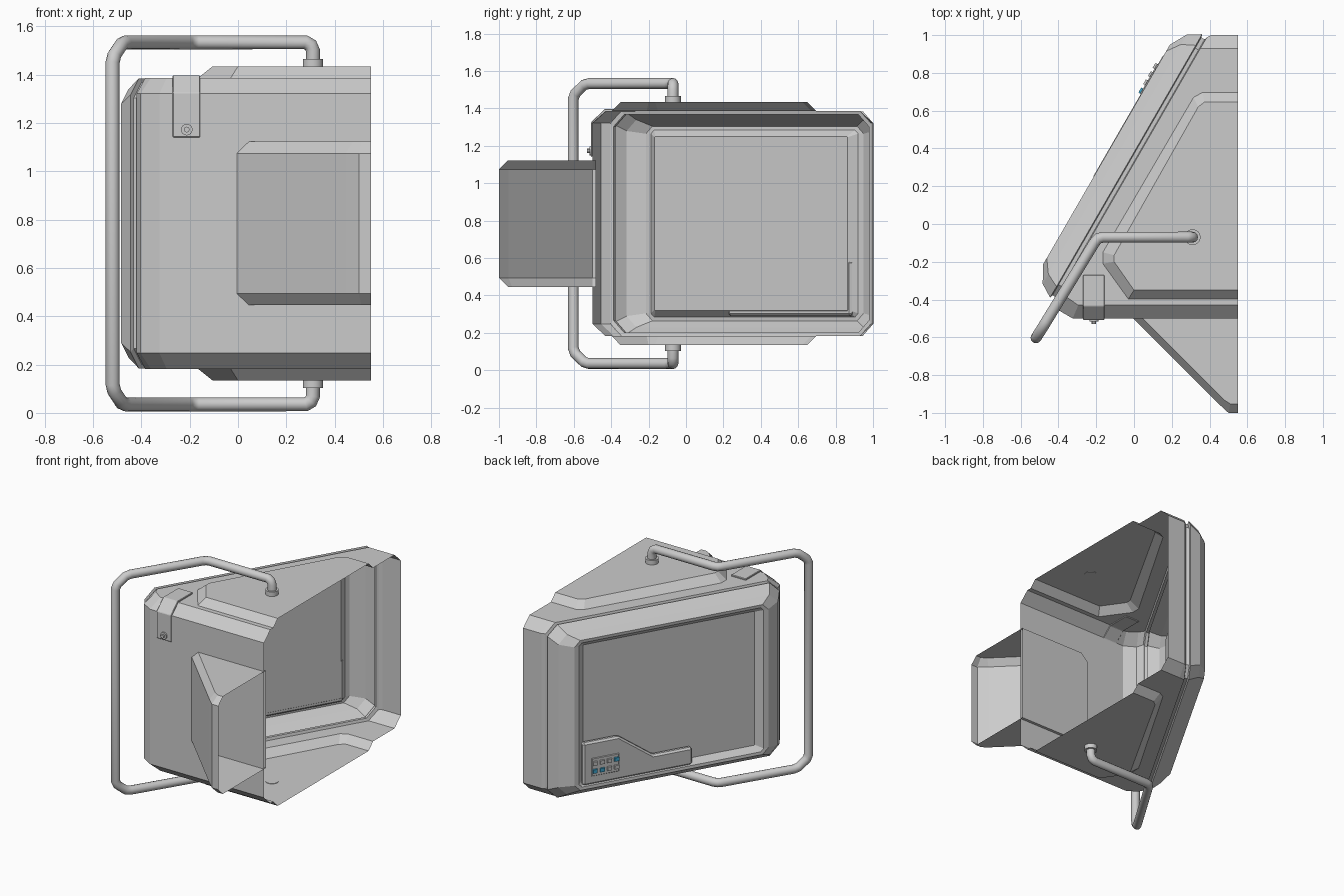
import bpy, bmesh, math
from mathutils import Vector

if "Cube" in bpy.data.objects:
    bpy.data.objects.remove(bpy.data.objects["Cube"])

ZC = 0.784                      # mirror height
C30, S30 = math.cos(math.pi / 6), 0.5


def tilt(u, n, z):
    """Point in the slanted screen frame: u along the face, n outwards."""
    return (u * S30 - n * C30, u * C30 + n * S30, z)


def make(name, polys, mirror=False, color=None):
    """Mesh from point polygons, welded; mirror adds a copy about ZC."""
    bm = bmesh.new()
    for p in polys:
        bm.faces.new([bm.verts.new(v) for v in p])
        if mirror:
            bm.faces.new([bm.verts.new((x, y, 2 * ZC - z)) for x, y, z in reversed(p)])
    bmesh.ops.remove_doubles(bm, verts=bm.verts, dist=1e-4)
    bmesh.ops.recalc_face_normals(bm, faces=bm.faces)
    me = bpy.data.meshes.new(name)
    bm.to_mesh(me)
    bm.free()
    ob = bpy.data.objects.new(name, me)
    bpy.context.collection.objects.link(ob)
    if color:
        mat = bpy.data.materials.get("button_blue") or bpy.data.materials.new("button_blue")
        mat.diffuse_color = color
        mat.use_nodes = True
        mat.node_tree.nodes["Principled BSDF"].inputs["Base Color"].default_value = mat.diffuse_color
        me.materials.append(mat)
    return ob


def strip(a, b, closed=False):
    """Quads joining two equal point rows."""
    n = len(a)
    return [[a[i], a[(i + 1) % n], b[(i + 1) % n], b[i]] for i in range(n if closed else n - 1)]


def at(pts, z):
    return [(x, y, ZC + z) for x, y in pts]


def prism(a, b):
    return strip(a, b, True) + [a[::-1], b]


# wedge housing with raised top and bottom plates, open at the +x side
front = [(-.419, -.405), (-.404, -.454), (-.325, -.5), (.55, -.5)]
front_in = [(-.384, -.344), (-.36, -.385), (-.295, -.43), (.55, -.43)]
back = [(.55, 1), (.41, 1), (.386, .989)]
back_in = [(.55, .93), (.39, .93), (.351, .929)]
plate = [(.55, -.397), (-.03, -.397), (-.165, -.21), (-.165, -.15), (.315, .67), (.36, .695), (.55, .695)]
plate_in = [(.55, -.35), (0, -.35), (-.105, -.2), (-.105, -.165), (.34, .62), (.375, .647), (.55, .647)]
polys = []
for full, inset in ((front, front_in), (back, back_in)):
    polys += strip(at(full, 0), at(full, .537))
    polys += strip(at(full, .537), at(inset, .602))
polys.append(at(front_in + plate + back_in, .602))
polys += strip(at(plate, .602), at(plate_in, .65))
polys.append(at(plate_in, .65))
make("housing", polys, mirror=True)


# slanted bezel with recessed screen
def octagon(n, hu, hz, c):
    q = [(hu, hz - c), (hu - c, hz)]
    q += [(-u, z) for u, z in q[::-1]]
    q += [(-u, -z) for u, z in q]
    return [tilt(.2455 + u, n, ZC + z) for u, z in q]


rings = [octagon(*r) for r in (
    (.16, .805, .602, .067), (.165, .788, .583, .065), (.185, .788, .583, .065),
    (.19, .805, .6, .068), (.26, .762, .555, .06),
    (.31, .672, .52, .04), (.308, .64, .5, .02), (.27, .595, .465, .004))]
polys = []
for a, b in zip(rings, rings[1:]):
    polys += strip(a, b, True)
make("screen_bezel", polys)
make("screen", [rings[-1]])

# control panel at the lower corner of the screen
shape = [(.86, .29), (.86, .585), (.61, .585), (.37, .41), (.10, .41), (.10, .29)]
panel = make("control_panel", prism([tilt(u, .272, z) for u, z in shape],
                                    [tilt(u, .313, z) for u, z in shape]))
mod = panel.modifiers.new("bevel", 'BEVEL')
mod.width, mod.segments = .012, 1


def block(name, u, z, hu, hz, n0, n1, color=None):
    r = [(-hu, -hz), (hu, -hz), (hu, hz), (-hu, hz)]
    make(name, prism([tilt(u + a, n0, z + b) for a, b in r],
                     [tilt(u + a * .9, n1, z + b * .9) for a, b in r]), color=color)


block("button_plate", .705, .41, .1, .065, .31, .317)
for i in range(4):
    for j in range(2):
        blue = (j == 0 and i > 1) or (j == 1 and i == 0)
        block("button", .63 + .05 * i, .383 + .054 * j, .016, .014, .315, .328,
              (.05, .4, .65, 1) if blue else None)

# wedge box on the front, open at +x
box = [(-.005, -.48), (-.005, -.5), (.446, -.95), (.5, -1), (.55, -1)]
box_in = [(.045, -.48), (.045, -.5), (.475, -.93), (.51, -.952), (.55, -.952)]
polys = strip(at(box, 0), at(box, .29)) + strip(at(box, .29), at(box_in, .338))
polys.append(at(box_in + [(.55, -.48)], .338))
polys.append(at([(.55, -.48), (-.005, -.48)], 0) +
             [(-.005, -.48, ZC + .29), (.045, -.48, ZC + .338), (.55, -.48, ZC + .338)])
make("front_box", polys, mirror=True)

# tubular handle looping around the left end
half = [(.31, -.07, .65), (.31, -.07, .715), (.301, -.07, .737), (.28, -.07, .749),
        (-.165, -.07, .749), (-.19, -.077, .749), (-.21, -.1, .749),
        (-.465, -.517, .749), (-.482, -.545, .741), (-.512, -.592, .695), (-.519, -.603, .665)]
path = half + [(x, y, -z) for x, y, z in half[::-1]]
cu = bpy.data.curves.new("handle", 'CURVE')
cu.dimensions = '3D'
cu.bevel_depth = .029
cu.bevel_resolution = 4
cu.use_fill_caps = True
sp = cu.splines.new('POLY')
sp.points.add(len(path) - 1)
for pt, (x, y, z) in zip(sp.points, path):
    pt.co = (x, y, z + ZC, 1)
handle = bpy.data.objects.new("handle", cu)
bpy.context.collection.objects.link(handle)
bpy.ops.object.select_all(action='DESELECT')
handle.select_set(True)
bpy.context.view_layer.objects.active = handle
bpy.ops.object.convert(target='MESH')
bpy.ops.object.shade_smooth_by_angle(angle=math.radians(40))


def cylinder(name, r, depth, loc, rot=(0, 0, 0), n=24):
    bpy.ops.mesh.primitive_cylinder_add(vertices=n, radius=r, depth=depth, location=loc, rotation=rot)
    bpy.context.object.name = name
    bpy.ops.object.shade_smooth_by_angle(angle=math.radians(35))


# handle sockets
for s in (1, -1):
    cylinder("handle_socket", .042, .034, (.31, -.07, ZC + s * .664))

# strap latch folded over the upper front edge, with its screw
side = [(-.5, 1.14), (-.508, 1.14), (-.508, 1.325), (-.435, 1.396), (-.27, 1.396),
        (-.27, 1.38), (-.43, 1.38), (-.5, 1.318)]
latch = make("latch_strap", prism([(-.27, y, z) for y, z in side], [(-.157, y, z) for y, z in side]))
mod = latch.modifiers.new("bevel", 'BEVEL')
mod.width, mod.segments = .003, 1
flip = (math.pi / 2, 0, 0)
cylinder("latch_washer", .024, .012, (-.212, -.511, 1.172), flip, 16)
cylinder("latch_screw", .012, .03, (-.212, -.515, 1.172), flip, 8)
